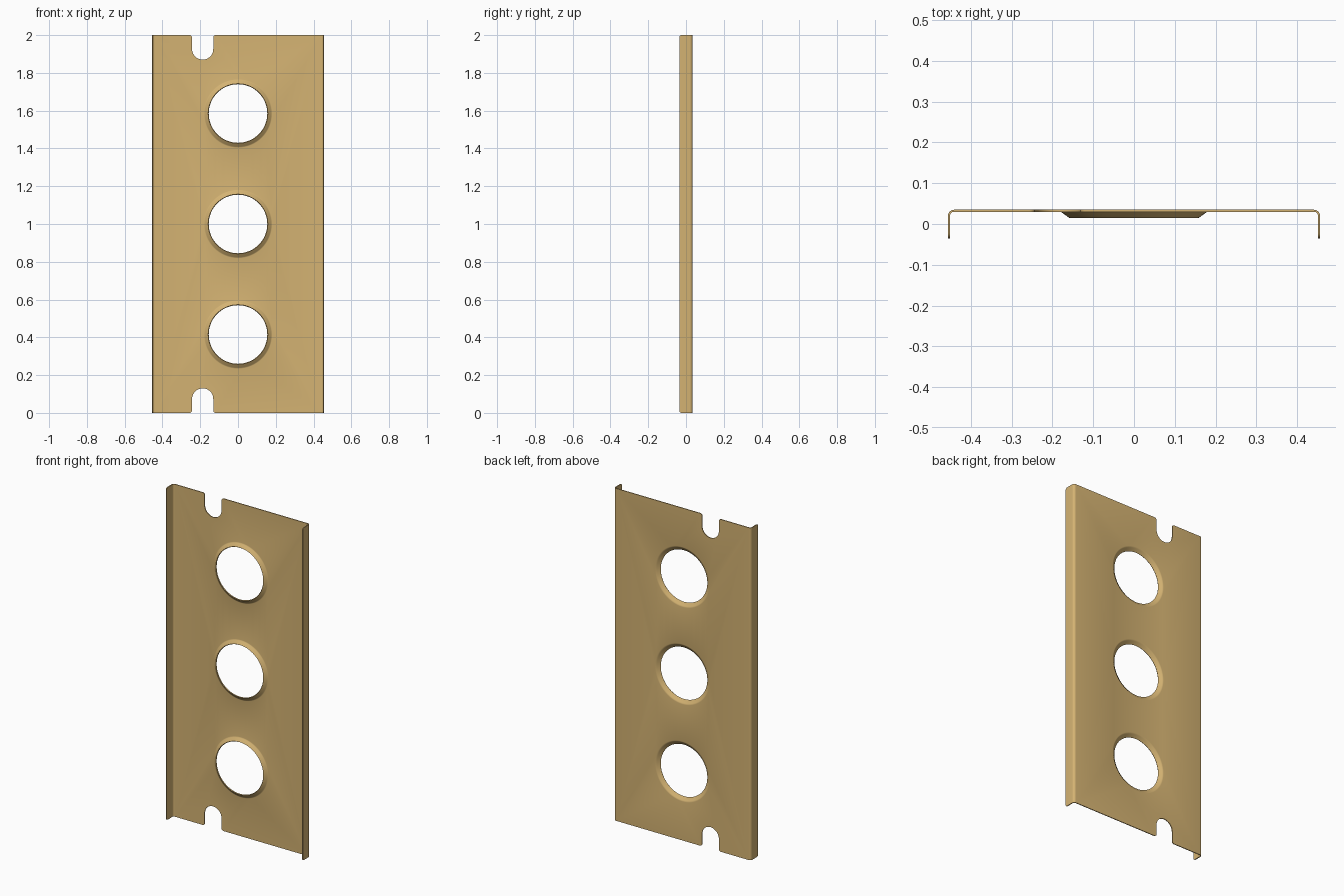
import bpy, bmesh
from math import sin, cos, pi, radians

if "Cube" in bpy.data.objects:
    bpy.data.objects.remove(bpy.data.objects["Cube"])

HALF_W, HALF_D, LENGTH, THICK = 0.456, 0.035, 2.0, 0.005
BEND = 0.015


def arc(cx, cy, r, a0, a1, n):
    return [(cx + r * cos(radians(a0 + (a1 - a0) * i / n)),
             cy + r * sin(radians(a0 + (a1 - a0) * i / n))) for i in range(n + 1)]


bm = bmesh.new()


def ring(points, y):
    return [bm.verts.new((x, y, z)) for x, z in points]


def close_edges(verts):
    return [bm.edges.new((v, verts[i - 1])) for i, v in enumerate(verts)]


# Web outline: rounded-mouth notch at the bottom, mirrored to the top
nx, nh, nd, nr = -0.187, 0.056, 0.13, 0.014
notch = (arc(nx - nh - nr, nr, nr, -90, 0, 5) + arc(nx, nd - nh, nh, 180, 0, 24)
         + arc(nx + nh + nr, nr, nr, 180, 270, 5))
side = HALF_W - BEND
bottom = [(-side, 0)] + notch + [(side, 0)]
outline = ring(bottom + [(x, LENGTH - z) for x, z in reversed(bottom)], HALF_D)
n = len(bottom)
edges = close_edges(outline)

# Flared hole lips, from the web inward: (radius, y)
lip = [(0.181, 0.035), (0.1775, 0.0343), (0.174, 0.0325), (0.171, 0.0300), (0.155, 0.0185)]
SEG = 64
holes = []
for zc in (0.415, 1.0, 1.585):
    rings = [ring(arc(0, zc, r, 0, 360, SEG)[:-1], y) for r, y in lip]
    edges += close_edges(rings[0])
    holes.append(rings)
bmesh.ops.triangle_fill(bm, use_beauty=True, edges=edges, normal=(0, 1, 0))
for rings in holes:
    for a, b in zip(rings, rings[1:]):
        for i in range(SEG):
            bm.faces.new((a[i - 1], a[i], b[i], b[i - 1]))

# Bent side flanges with rounded free corners
fr = 0.012
for s, lo, hi in ((-1, outline[0], outline[-1]), (1, outline[n - 1], outline[n])):
    for x, y in arc(side, HALF_D - BEND, BEND, 90, 0, 6)[1:]:
        a, b = (bm.verts.new((s * x, y, z)) for z in (0, LENGTH))
        bm.faces.new((lo, hi, b, a))
        lo, hi = a, b
    corner = arc(-HALF_D + fr, fr, fr, 270, 180, 5)
    pts = corner + [(y, LENGTH - z) for y, z in reversed(corner)]
    bm.faces.new([lo] + [bm.verts.new((s * HALF_W, y, z)) for y, z in pts] + [hi])

# Consistent normals, facing the outside of the channel
bmesh.ops.recalc_face_normals(bm, faces=bm.faces)
web = max(bm.faces, key=lambda f: abs(f.normal.y) * f.calc_area())
if web.normal.y < 0:
    bmesh.ops.reverse_faces(bm, faces=bm.faces)

mesh = bpy.data.meshes.new("sheet_metal_rib")
bm.to_mesh(mesh)
bm.free()
rib = bpy.data.objects.new("sheet_metal_rib", mesh)
bpy.context.collection.objects.link(rib)
bpy.context.view_layer.objects.active = rib
rib.select_set(True)

# Sheet thickness, grown inward
sol = rib.modifiers.new("thickness", 'SOLIDIFY')
sol.thickness = THICK
sol.offset = -1
sol.use_even_offset = True
bpy.ops.object.modifier_apply(modifier=sol.name)
bpy.ops.object.shade_smooth_by_angle(angle=radians(35))

mat = bpy.data.materials.new("primer_tan")
mat.diffuse_color = (0.66, 0.45, 0.17, 1)
mat.use_nodes = True
mat.node_tree.nodes["Principled BSDF"].inputs["Base Color"].default_value = mat.diffuse_color
mesh.materials.append(mat)
